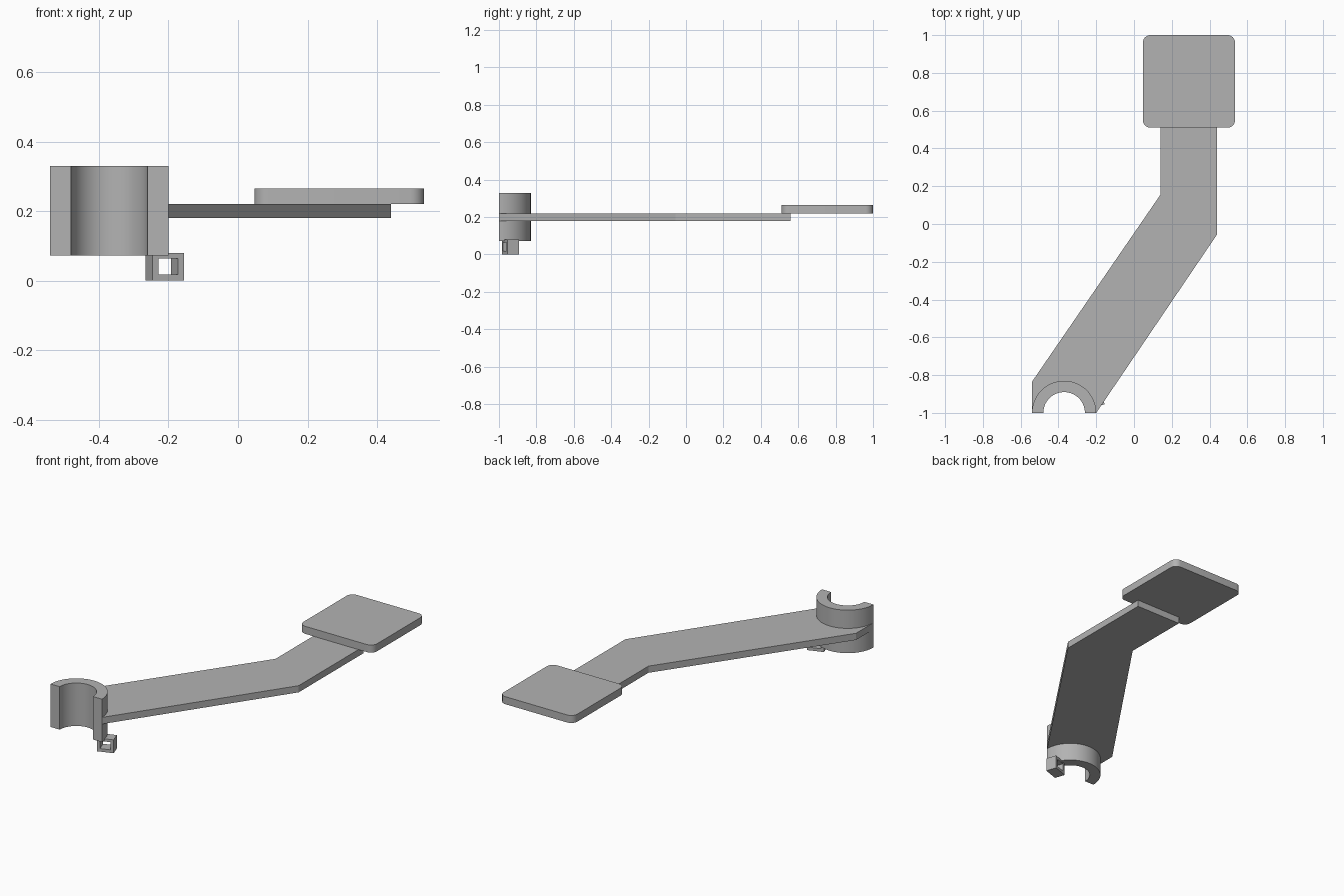
import bpy
import bmesh
from math import cos, sin, pi, radians
from mathutils import Matrix

cube = bpy.data.objects.get("Cube")
if cube:
    bpy.data.objects.remove(cube, do_unlink=True)

grey = bpy.data.materials.new("plain_grey")
grey.use_nodes = True
colour = (0.45, 0.45, 0.45, 1)
grey.diffuse_color = colour
grey.node_tree.nodes["Principled BSDF"].inputs["Base Color"].default_value = colour


def finish(name, bm):
    bmesh.ops.recalc_face_normals(bm, faces=bm.faces)
    mesh = bpy.data.meshes.new(name)
    bm.to_mesh(mesh)
    bm.free()
    mesh.materials.append(grey)
    obj = bpy.data.objects.new(name, mesh)
    bpy.context.collection.objects.link(obj)
    bpy.ops.object.select_all(action="DESELECT")
    obj.select_set(True)
    bpy.context.view_layer.objects.active = obj
    bpy.ops.object.shade_smooth_by_angle(angle=radians(30))
    return obj


def extrude_up(bm, height):
    geo = bmesh.ops.extrude_face_region(bm, geom=bm.faces[:])["geom"]
    verts = [v for v in geo if isinstance(v, bmesh.types.BMVert)]
    bmesh.ops.translate(bm, verts=verts, vec=(0, 0, height))


def plate(name, outline, bottom, top):
    bm = bmesh.new()
    bm.faces.new([bm.verts.new((x, y, bottom)) for x, y in outline])
    extrude_up(bm, top - bottom)
    return finish(name, bm)


def strip(name, outer, inner, height, closed, matrix):
    """Band between two matching outlines, extruded along local z."""
    bm = bmesh.new()
    a = [bm.verts.new((x, y, 0)) for x, y in outer]
    b = [bm.verts.new((x, y, 0)) for x, y in inner]
    n = len(a)
    for i in range(n if closed else n - 1):
        j = (i + 1) % n
        bm.faces.new((a[i], a[j], b[j], b[i]))
    extrude_up(bm, height)
    bm.transform(matrix)
    return finish(name, bm)


def half_circle(cx, cy, r, steps=40):
    return [(cx + r * cos(pi * i / steps), cy + r * sin(pi * i / steps))
            for i in range(steps + 1)]


def rectangle(x0, y0, x1, y1):
    return [(x0, y0), (x1, y0), (x1, y1), (x0, y1)]


# Half-ring clamp
CLAMP_X, CLAMP_Y = -0.37, -1.0
strip("clamp", half_circle(0, 0, 0.17), half_circle(0, 0, 0.11), 0.257, False,
      Matrix.Translation((CLAMP_X, CLAMP_Y, 0.072)))

# Bent flat arm, its end hollowed to fit the clamp
arm = [(-0.54, -1), (-0.54, -0.835), (0.14, 0.155), (0.14, 0.56),
       (0.44, 0.56), (0.44, -0.055), (-0.2, -1)]
plate("arm", arm + half_circle(CLAMP_X, CLAMP_Y, 0.165), 0.18, 0.22)

# Rounded pad at the far end
bm = bmesh.new()
bm.faces.new([bm.verts.new((x, y, 0.22)) for x, y in rectangle(0.047, 0.51, 0.535, 1)])
extrude_up(bm, 0.045)
corners = [e for e in bm.edges if abs(e.verts[0].co.z - e.verts[1].co.z) > 0.01]
bmesh.ops.bevel(bm, geom=corners, offset=0.04, segments=8, profile=0.5, affect="EDGES")
finish("pad", bm)

# Small square eyelet under the clamp, turned slightly outwards
strip("eyelet", rectangle(0, 0, 0.095, 0.08), rectangle(0.018, 0.018, 0.077, 0.064),
      0.064, True,
      Matrix.Translation((-0.245, -0.985, 0)) @ Matrix.Rotation(radians(19), 4, "Z")
      @ Matrix.Rotation(radians(90), 4, "X") @ Matrix.Translation((0, 0, -0.064)))
